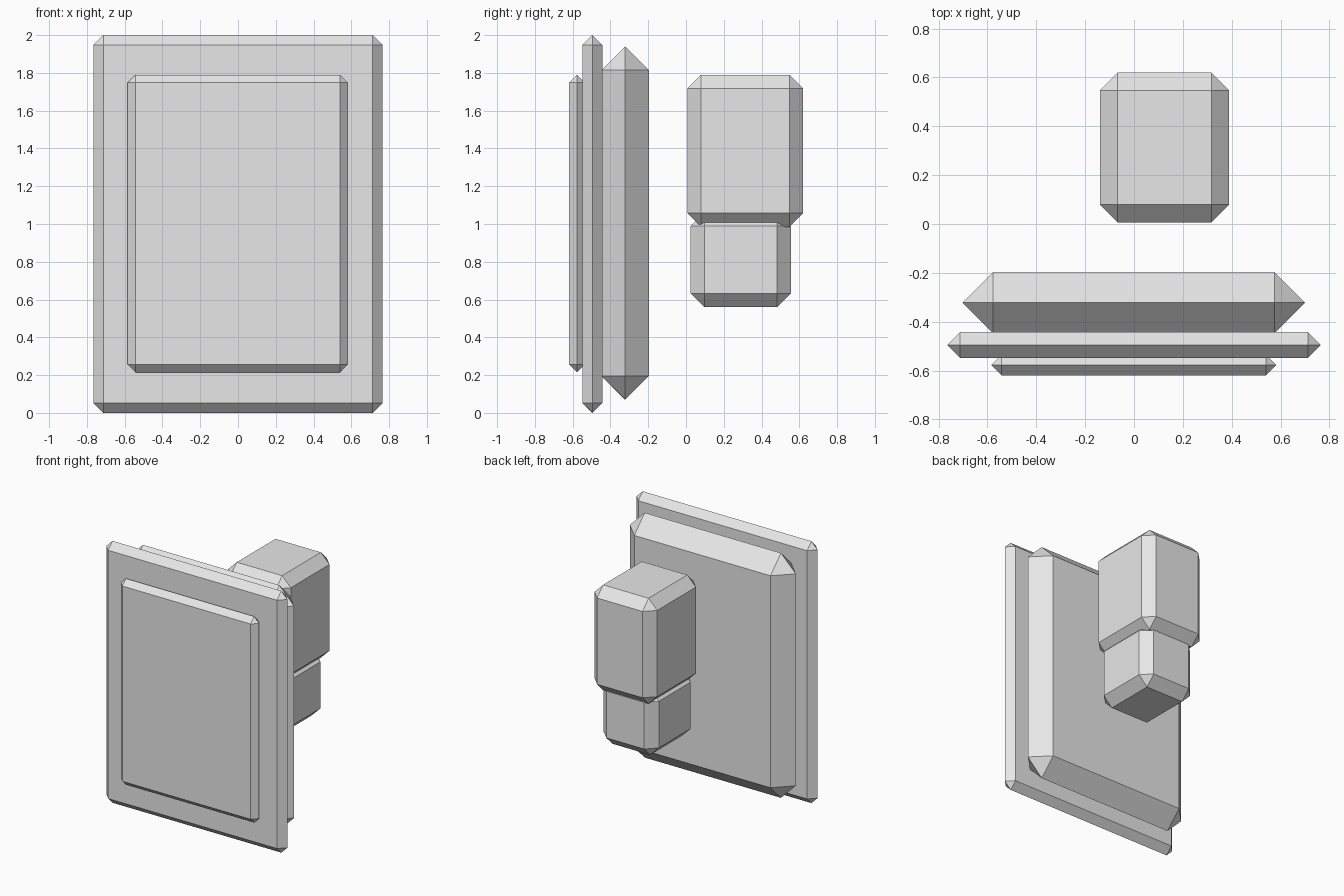
import bpy
import bmesh
from mathutils import Vector

cube = bpy.data.objects.get("Cube")
if cube:
    bpy.data.objects.remove(cube, do_unlink=True)

grey = bpy.data.materials.new("plain_grey")
grey.use_nodes = True
colour = (0.8, 0.8, 0.8, 1)
grey.diffuse_color = colour
grey.node_tree.nodes["Principled BSDF"].inputs["Base Color"].default_value = colour


def chamfered_box(name, low, high, chamfer):
    """Box between two corners with a single flat chamfer on every edge."""
    low, high = Vector(low), Vector(high)
    centre, size = (low + high) / 2, high - low
    bm = bmesh.new()
    bmesh.ops.create_cube(bm, size=1)
    bmesh.ops.scale(bm, vec=size, verts=bm.verts)
    bmesh.ops.bevel(bm, geom=bm.edges[:], offset=chamfer, offset_type='OFFSET',
                    segments=1, profile=0.5, affect='EDGES', clamp_overlap=True)
    # Merge the ridge where opposite chamfers meet on thin plates
    bmesh.ops.remove_doubles(bm, verts=bm.verts, dist=0.003)
    bmesh.ops.recalc_face_normals(bm, faces=bm.faces)
    mesh = bpy.data.meshes.new(name)
    bm.to_mesh(mesh)
    bm.free()
    mesh.materials.append(grey)
    obj = bpy.data.objects.new(name, mesh)
    obj.location = centre
    bpy.context.collection.objects.link(obj)
    return obj


# Layered plates, from front to back
chamfered_box("front_panel", (-0.585, -0.62, 0.215), (0.583, -0.535, 1.79), 0.042)
chamfered_box("main_plate", (-0.765, -0.548, 0), (0.765, -0.443, 2), 0.052)
chamfered_box("back_plate", (-0.702, -0.448, 0.07), (0.7, -0.196, 1.94), 0.1255)

# Two stacked blocks standing behind the plates
chamfered_box("upper_block", (-0.14, 0.007, 0.985), (0.39, 0.62, 1.79), 0.073)
chamfered_box("lower_block", (-0.108, 0.025, 0.56), (0.358, 0.555, 1.062), 0.073)
